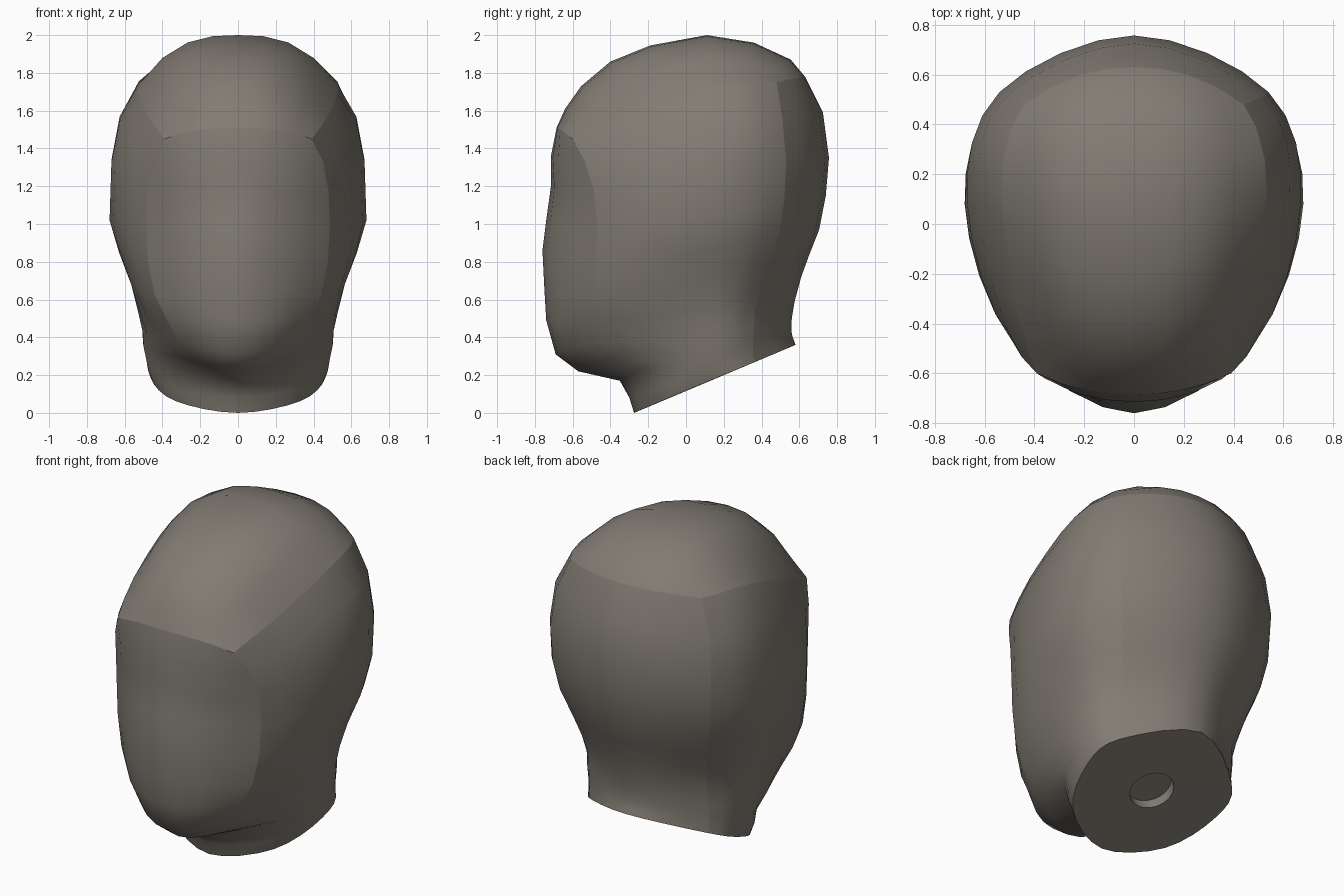
import bpy, bmesh, math
from mathutils import Vector

if "Cube" in bpy.data.objects:
    bpy.data.objects.remove(bpy.data.objects["Cube"])

# Crown rows, front to back: centre y, z, then right-hand edge x, y, z
CROWN = [
    (-.685, 1.51, .39, -.60, 1.45),
    (-.64, 1.61, .435, -.47, 1.51),
    (-.555, 1.73, .475, -.32, 1.57),
    (-.40, 1.86, .505, -.15, 1.635),
    (-.19, 1.945, .525, 0, 1.69),
    (.11, 2.0, .533, .13, 1.73),
    (.36, 1.96, .525, .26, 1.755),
    (.555, 1.87, .49, .39, 1.755),
    (.63, 1.78, .44, .48, 1.75),
]

# Wall rings, brow to neck: face y z | face corner | side | back corner | back y z
WALL = [
    (-.715, 1.36, .45, -.535, 1.33, .625, .10, 1.55, .515, .51, 1.56, .725, 1.59),
    (-.715, 1.20, .48, -.485, 1.17, .67, .08, 1.33, .54, .53, 1.33, .757, 1.35),
    (-.74, 1.02, .485, -.47, .98, .68, .08, 1.02, .53, .52, 1.12, .74, 1.15),
    (-.76, .86, .475, -.475, .80, .63, .08, .85, .50, .495, .95, .705, .97),
    (-.75, .66, .44, -.49, .62, .565, .07, .68, .45, .44, .78, .65, .83),
    (-.74, .49, .38, -.515, .50, .53, .06, .54, .415, .40, .65, .61, .72),
    (-.69, .31, .31, -.50, .37, .505, .07, .43, .40, .365, .54, .575, .59),
    (-.57, .22, .30, -.40, .29, .50, .08, .35, .40, .36, .45, .56, .50),
    (-.35, .17, .33, -.20, .24, .485, .10, .28, .40, .355, .38, .558, .43),
    (-.30, .08, .335, -.16, .13, .475, .11, .22, .40, .355, .31, .565, .40),
    (-.275, 0, .33, -.13, .062, .46, .15, .18, .40, .36, .267, .58, .36),
]


def spline_ring(row):
    """Closed smooth ring of 32 points through eight mirrored key points."""
    fy, fz, *mid, by, bz = row
    right = [Vector(mid[i:i + 3]) for i in (0, 3, 6)]
    left = [Vector((-p.x, p.y, p.z)) for p in reversed(right)]
    keys = [Vector((0, fy, fz))] + right + [Vector((0, by, bz))] + left
    ring = []
    for i in range(8):
        a, b, c, d = (keys[(i + k) % 8] for k in (-1, 0, 1, 2))
        for s in range(4):
            t = s / 4
            ring.append(.5 * (2 * b + (c - a) * t + (2 * a - 5 * b + 4 * c - d) * t * t
                              + (3 * b - a - 3 * c + d) * t ** 3))
    return ring


bm = bmesh.new()

# Crown: a domed 8 x 8 patch
grid = []
for cy, cz, ex, ey, ez in CROWN:
    line = []
    for i in range(-4, 5):
        u = abs(i) / 4
        line.append(bm.verts.new((ex * i / 4, cy + (ey - cy) * u ** 2.2,
                                  cz + (ez - cz) * u ** 2.8)))
    grid.append(line)
for j in range(8):
    for i in range(8):
        bm.faces.new((grid[j][i], grid[j][i + 1], grid[j + 1][i + 1], grid[j + 1][i]))

# Rim of the crown, starting at the face centre and running to +x
rim = (grid[0][4:] + [grid[j][8] for j in range(1, 8)] + grid[8][::-1]
       + [grid[j][0] for j in range(7, 0, -1)] + grid[0][:4])
rings = [rim] + [[bm.verts.new(p) for p in spline_ring(r)] for r in WALL]

# Round socket in the underside of the neck, then its floor
base = [v.co.copy() for v in rings[-1]]
slope = Vector((0, .855, .36)).normalized()
up = Vector((0, -slope.z, slope.y))
centre = Vector((0, .153, .18))
for depth in (0, .06):
    rings.append([bm.verts.new(centre + up * depth + .125 * (
        Vector((math.sin(math.tau * k / 32), 0, 0)) - slope * math.cos(math.tau * k / 32)))
        for k in range(32)])

# Bridge all rings and close the socket
for a, b in zip(rings, rings[1:]):
    for k in range(32):
        n = (k + 1) % 32
        bm.faces.new((a[k], b[k], b[n], a[n]))
bm.faces.new(rings[-1])
bmesh.ops.recalc_face_normals(bm, faces=bm.faces[:])
for f in bm.faces:
    f.smooth = True

# Creases: crown rim, neck edge, socket, and the four panel corners
for r in (0, 11, 12, 13):
    for k in range(32):
        bm.edges.get((rings[r][k], rings[r][(k + 1) % 32])).smooth = False
for col, last in ((4, 7), (28, 7), (12, 11), (20, 11)):
    for r in range(last):
        bm.edges.get((rings[r][col], rings[r + 1][col])).smooth = False

mesh = bpy.data.meshes.new("head")
bm.to_mesh(mesh)
bm.free()
head = bpy.data.objects.new("head", mesh)
bpy.context.collection.objects.link(head)

mat = bpy.data.materials.new("warm_grey")
mat.diffuse_color = (.22, .20, .17, 1)
mat.use_nodes = True
mat.node_tree.nodes["Principled BSDF"].inputs["Base Color"].default_value = mat.diffuse_color
mesh.materials.append(mat)
